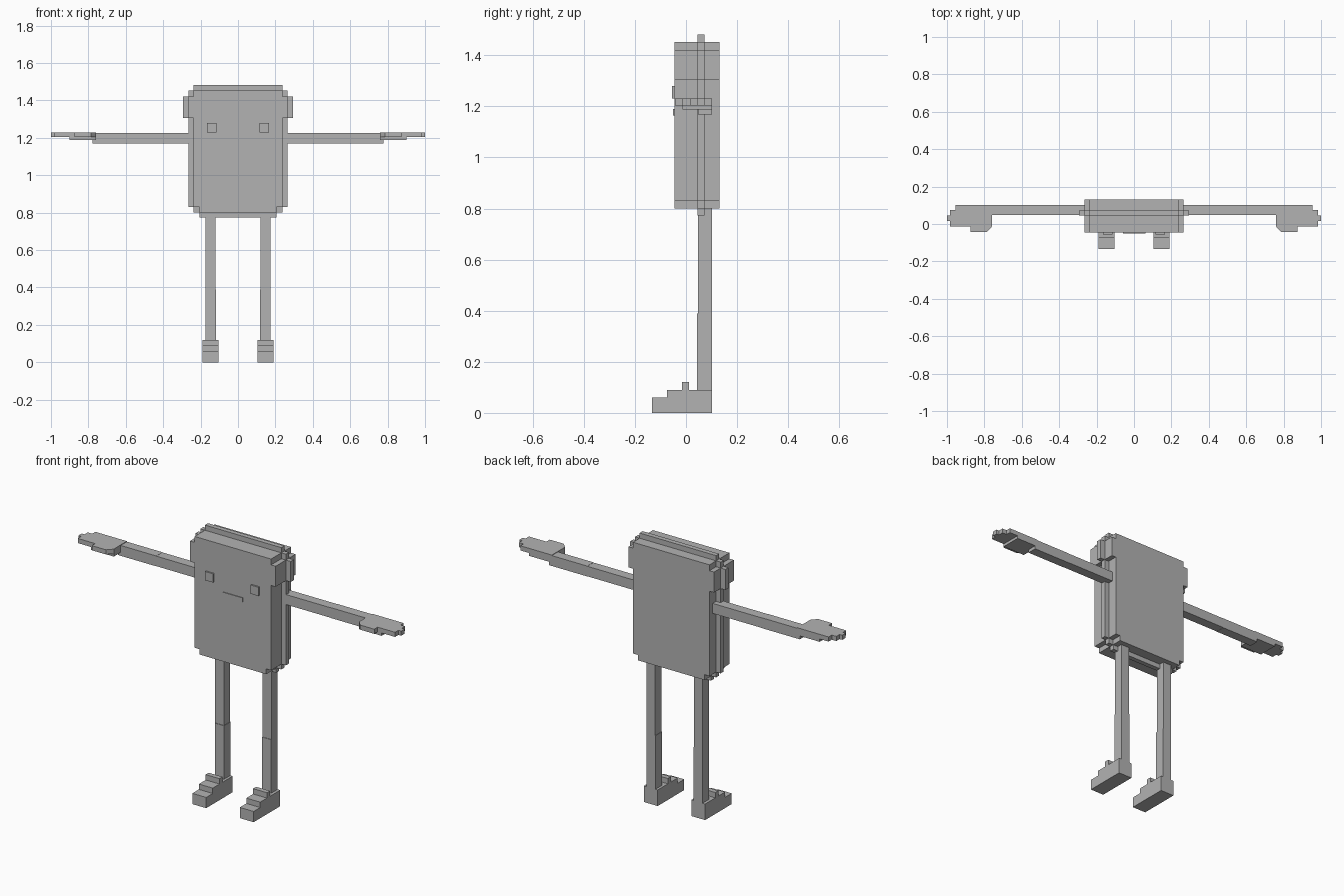
import bpy
import bmesh

if "Cube" in bpy.data.objects:
    bpy.data.objects.remove(bpy.data.objects["Cube"])

grey = bpy.data.materials.new("plain grey")
grey.diffuse_color = (0.45, 0.45, 0.45, 1)
grey.use_nodes = True
grey.node_tree.nodes["Principled BSDF"].inputs["Base Color"].default_value = grey.diffuse_color


def finish(name, bm):
    bmesh.ops.recalc_face_normals(bm, faces=bm.faces)
    mesh = bpy.data.meshes.new(name)
    bm.to_mesh(mesh)
    bm.free()
    mesh.materials.append(grey)
    obj = bpy.data.objects.new(name, mesh)
    bpy.context.collection.objects.link(obj)
    return obj


def prism(name, outline, axis, low, high):
    """Extrude a closed 2D outline along one axis."""
    place = {"x": lambda a, b, d: (d, a, b),
             "y": lambda a, b, d: (a, d, b),
             "z": lambda a, b, d: (a, b, d)}[axis]
    bm = bmesh.new()
    near = [bm.verts.new(place(a, b, low)) for a, b in outline]
    far = [bm.verts.new(place(a, b, high)) for a, b in outline]
    bm.faces.new(near)
    bm.faces.new(far)
    n = len(near)
    for i in range(n):
        j = (i + 1) % n
        bm.faces.new((near[i], near[j], far[j], far[i]))
    return finish(name, bm)


def box(name, x0, x1, y0, y1, z0, z1):
    x0, x1 = sorted((x0, x1))
    return prism(name, [(x0, z0), (x1, z0), (x1, z1), (x0, z1)], "y", y0, y1)


def stepped(rows):
    """Symmetric stepped outline from (half width, bottom, top) rows."""
    right = []
    for w, z0, z1 in rows:
        right += [(w, z0), (w, z1)]
    return right + [(-x, z) for x, z in reversed(right)]


# Body: two slabs with a slightly larger plate between them
slab = stepped([(0.207, 0.80, 0.83), (0.237, 0.83, 1.305),
                (0.265, 1.305, 1.42), (0.237, 1.42, 1.453)])
rim = stepped([(0.205, 0.773, 0.80), (0.237, 0.80, 0.83), (0.265, 0.83, 1.305),
               (0.295, 1.305, 1.42), (0.265, 1.42, 1.453), (0.237, 1.453, 1.482)])
prism("body_front", slab, "y", -0.046, 0.045)
prism("body_rim", rim, "y", 0.045, 0.072)
prism("body_back", slab, "y", 0.072, 0.131)

# Mouth
box("mouth", -0.06, 0.062, -0.05, -0.046, 1.165, 1.19)

# Hand seen from above, and foot seen from the side
hand = [(0.76, 0.102), (0.955, 0.102), (0.955, 0.074), (0.983, 0.074),
        (0.983, 0.045), (1.0, 0.045), (1.0, 0.016), (0.983, 0.016),
        (0.983, -0.014), (0.875, -0.014), (0.875, -0.044), (0.787, -0.044),
        (0.76, -0.014)]
palm = [(0.76, 0.102), (0.90, 0.102), (0.90, -0.014), (0.76, -0.014)]
foot = [(-0.133, 0), (0.102, 0), (0.102, 0.09), (0.012, 0.09), (0.012, 0.12),
        (-0.015, 0.12), (-0.015, 0.09), (-0.075, 0.09), (-0.075, 0.06),
        (-0.133, 0.06)]

for side, s in (("left", -1), ("right", 1)):
    # Eye
    box(side + "_eye", s * 0.116, s * 0.166, -0.055, -0.046, 1.23, 1.279)

    # Arm in two sections
    box(side + "_upper_arm", s * 0.22, s * 0.54, 0.047, 0.102, 1.17, 1.226)
    box(side + "_forearm", s * 0.54, s * 0.777, 0.047, 0.102, 1.169, 1.227)

    # Hand with a thumb, and the thicker palm beneath it
    prism(side + "_hand", [(s * x, y) for x, y in hand], "z", 1.204, 1.23)
    prism(side + "_palm", [(s * x, y) for x, y in palm], "z", 1.188, 1.204)

    # Leg in two sections
    box(side + "_thigh", s * 0.12, s * 0.174, 0.047, 0.102, 0.39, 0.81)
    box(side + "_shin", s * 0.118, s * 0.174, 0.044, 0.102, 0.08, 0.39)

    # Foot with stepped toes
    x0, x1 = sorted((s * 0.104, s * 0.19))
    prism(side + "_foot", foot, "x", x0, x1)
